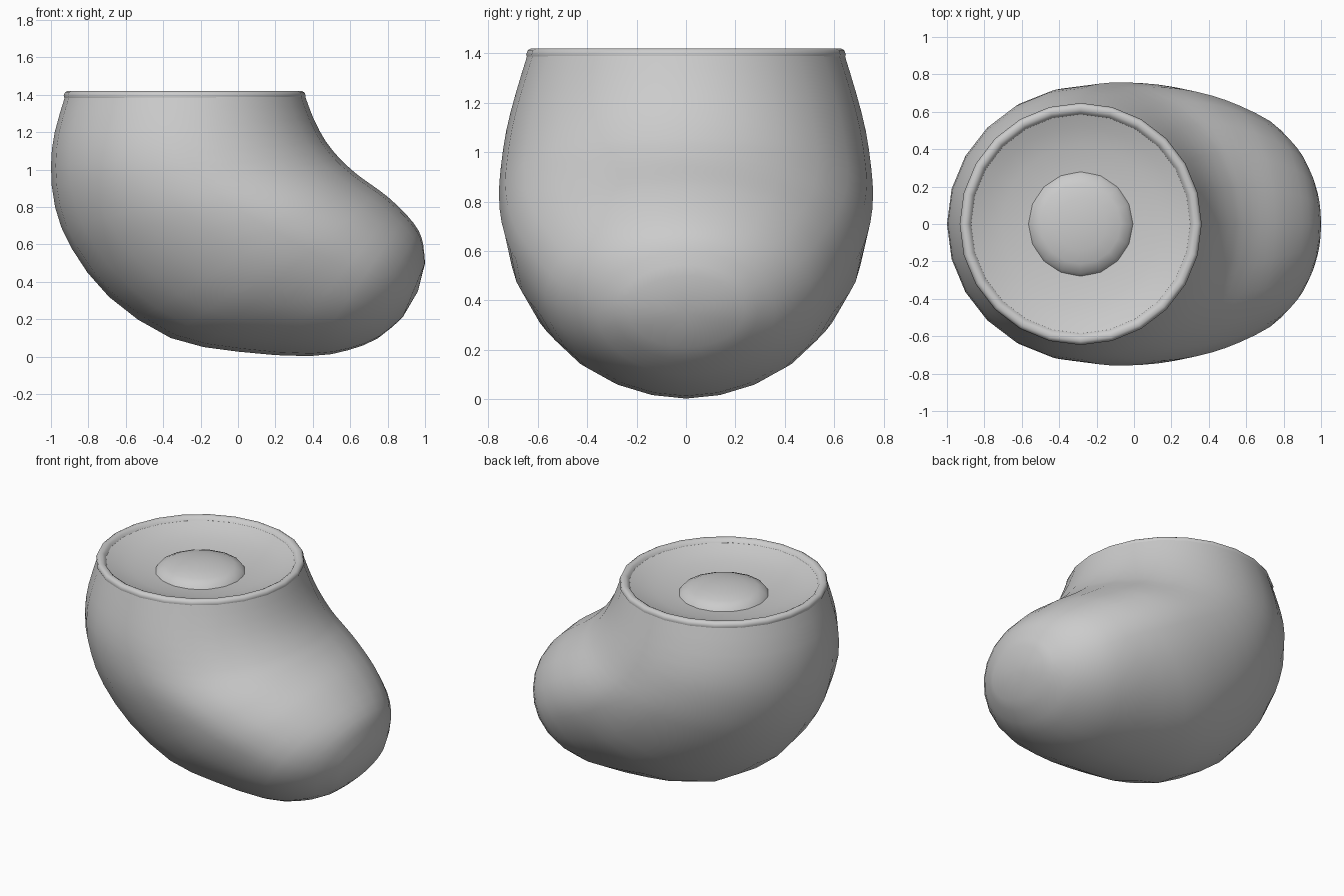
import bpy, bmesh, math

if "Cube" in bpy.data.objects:
    bpy.data.objects.remove(bpy.data.objects["Cube"])

CX = -0.285  # axis of the round opening


def finish(name, bm, angle):
    bmesh.ops.recalc_face_normals(bm, faces=bm.faces)
    mesh = bpy.data.meshes.new(name)
    bm.to_mesh(mesh)
    bm.free()
    ob = bpy.data.objects.new(name, mesh)
    bpy.context.collection.objects.link(ob)
    bpy.context.view_layer.objects.active = ob
    ob.select_set(True)
    bpy.ops.object.shade_smooth_by_angle(angle=math.radians(angle))
    ob.select_set(False)
    return ob


def skin(bm, rings):
    for a, b in zip(rings, rings[1:]):
        n = len(a)
        for i in range(n):
            bm.faces.new((a[i], a[(i + 1) % n], b[(i + 1) % n], b[i]))


def cap(bm, ring, co):
    tip = bm.verts.new(co)
    for i in range(len(ring)):
        bm.faces.new((ring[i], ring[(i + 1) % len(ring)], tip))


def lathe(name, profile, sides, tip=None, angle=60):
    bm = bmesh.new()
    rings = [[bm.verts.new((CX + r * math.cos(2 * math.pi * i / sides),
                            r * math.sin(2 * math.pi * i / sides), z))
              for i in range(sides)] for r, z in profile]
    skin(bm, rings)
    if tip is not None:
        cap(bm, rings[-1], (CX, 0, tip))
    return finish(name, bm, angle)


def smooth_path(pts):
    # halve each span with a curve through the given stations
    out = []
    for i in range(len(pts) - 1):
        p0, p1, p2 = pts[max(i - 1, 0)], pts[i], pts[i + 1]
        p3 = pts[min(i + 2, len(pts) - 1)]
        out.append(p1)
        out.append(tuple((9 * (b + c) - a - d) / 16
                         for a, b, c, d in zip(p0, p1, p2, p3)))
    return out + [pts[-1]]


# Body: rings fanning round the bend, each given by its heel/sole point,
# its instep point, half width and where along it the ring is widest
stations = [
    (-0.925, 1.39, 0.36, 1.39, 0.643, 0.50),
    (-0.98, 1.20, 0.405, 1.27, 0.69, 0.50),
    (-1.00, 1.02, 0.47, 1.15, 0.728, 0.50),
    (-0.978, 0.80, 0.545, 1.058, 0.75, 0.52),
    (-0.89, 0.58, 0.59, 1.015, 0.757, 0.56),
    (-0.69, 0.32, 0.645, 0.968, 0.746, 0.61),
    (-0.36, 0.10, 0.715, 0.918, 0.712, 0.62),
    (0.00, 0.027, 0.80, 0.855, 0.656, 0.60),
    (0.38, 0.003, 0.90, 0.76, 0.57, 0.55),
    (0.59, 0.035, 0.965, 0.675, 0.468, 0.51),
    (0.75, 0.10, 0.99, 0.60, 0.36, 0.49),
    (0.88, 0.21, 1.00, 0.50, 0.235, 0.48),
]
N = 24
bm = bmesh.new()
rings = []
for ax, az, bx, bz, w, s in smooth_path(stations):
    ring = []
    for i in range(N):
        t = 2 * math.pi * i / N
        c, sn = math.cos(t), math.sin(t)
        u = s + c * ((1 - s) if c > 0 else s)
        p = 1.05 if (c < 0 and az < 0.9) else 1.0
        y = math.copysign(w * abs(sn) ** p, sn)
        ring.append(bm.verts.new((ax + (bx - ax) * u, y, az + (bz - az) * u)))
    rings.append(ring)
skin(bm, rings)
cap(bm, rings[-1], (0.962, 0, 0.35))
finish("boot_body", bm, 60)

# Rounded lip around the opening
lathe("rim", [(0.640, 1.375), (0.647, 1.395), (0.641, 1.412), (0.628, 1.42),
              (0.610, 1.42), (0.596, 1.412), (0.586, 1.397)], N)

# Shallow dish inside the lip
lathe("dish", [(0.588, 1.396), (0.52, 1.370), (0.42, 1.345), (0.27, 1.325)], N, 1.315)

# Low dome in the middle of the dish
dome = [(0.28 * math.cos(a), 1.325 + 0.07 * math.sin(a))
        for a in (0, 0.35, 0.7, 1.05, 1.35)]
lathe("centre_dome", dome, 16, 1.395)
